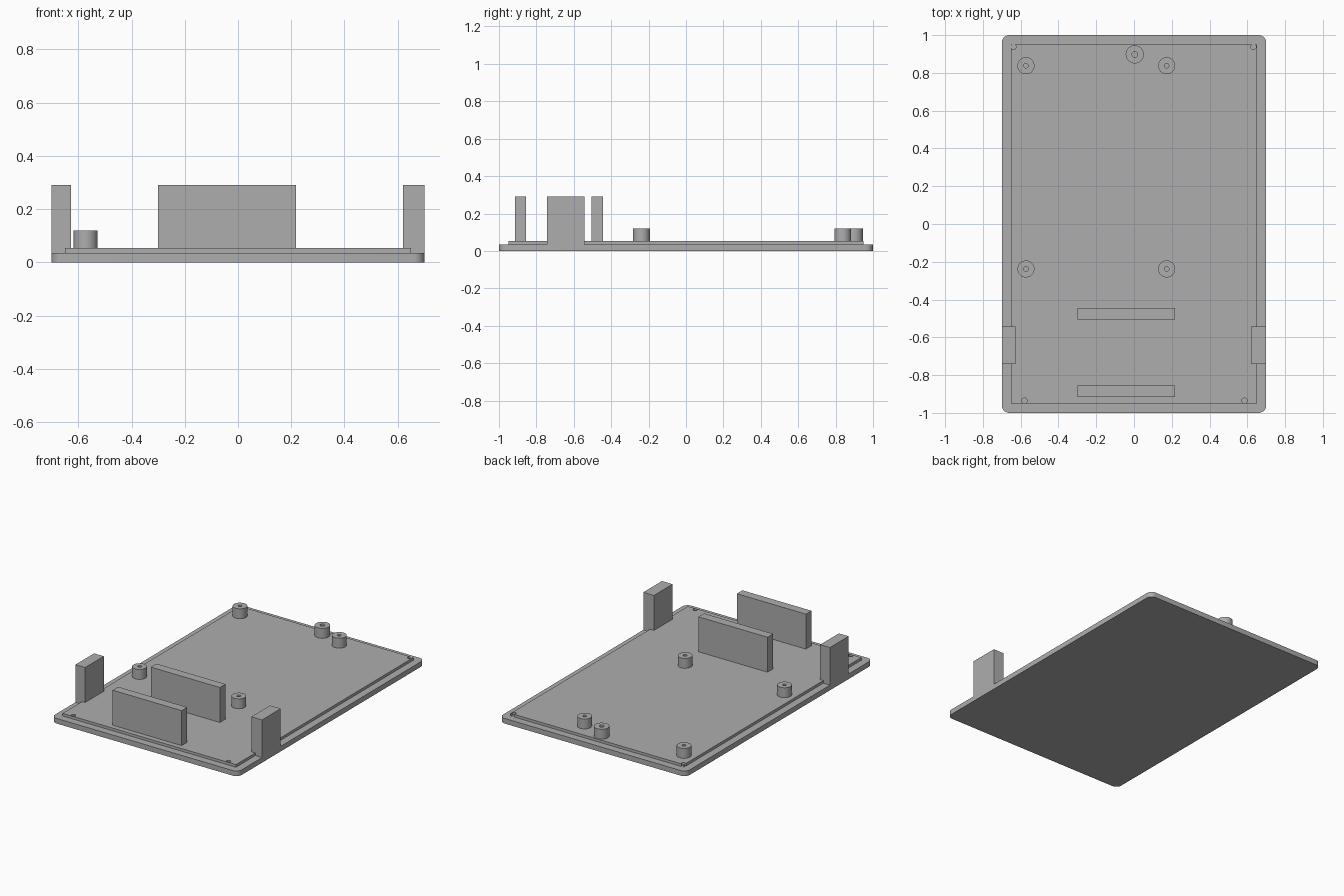
import bpy
import bmesh
from math import cos, sin, pi, radians

if "Cube" in bpy.data.objects:
    bpy.data.objects.remove(bpy.data.objects["Cube"])

grey = bpy.data.materials.new("plain grey")
grey.use_nodes = True
colour = (0.42, 0.42, 0.42, 1)
grey.diffuse_color = colour
grey.node_tree.nodes["Principled BSDF"].inputs["Base Color"].default_value = colour

PLATE_TOP = 0.035
PANEL_TOP = 0.053
POST_TOP = 0.12
WALL_TOP = 0.29


def finish(name, bm, smooth=False):
    bmesh.ops.recalc_face_normals(bm, faces=bm.faces)
    mesh = bpy.data.meshes.new(name)
    bm.to_mesh(mesh)
    bm.free()
    mesh.materials.append(grey)
    obj = bpy.data.objects.new(name, mesh)
    bpy.context.collection.objects.link(obj)
    if smooth:
        shade(obj)
    return obj


def select(obj):
    bpy.ops.object.select_all(action="DESELECT")
    obj.select_set(True)
    bpy.context.view_layer.objects.active = obj


def shade(obj):
    select(obj)
    bpy.ops.object.shade_smooth_by_angle(angle=radians(30))


def box(name, x0, x1, y0, y1, z0, z1, corner=0):
    """Box between limits, optionally with rounded upright edges."""
    bm = bmesh.new()
    bmesh.ops.create_cube(bm, size=1)
    for v in bm.verts:
        v.co.x = x1 if v.co.x > 0 else x0
        v.co.y = y1 if v.co.y > 0 else y0
        v.co.z = z1 if v.co.z > 0 else z0
    if corner:
        upright = [e for e in bm.edges
                   if abs(e.verts[0].co.z - e.verts[1].co.z) > 0.001]
        bmesh.ops.bevel(bm, geom=upright, offset=corner, segments=10,
                        profile=0.5, affect="EDGES")
    return finish(name, bm, bool(corner))


def lathe(name, x, y, profile, sides=40):
    """Spin a (radius, height) profile around an upright axis, capping both ends."""
    bm = bmesh.new()
    rings = [[bm.verts.new((x + r * cos(2 * pi * i / sides),
                            y + r * sin(2 * pi * i / sides), z))
              for i in range(sides)] for r, z in profile]
    for a, b in zip(rings, rings[1:]):
        for i in range(sides):
            j = (i + 1) % sides
            bm.faces.new((a[i], a[j], b[j], b[i]))
    bm.faces.new(rings[0])
    bm.faces.new(rings[-1])
    return finish(name, bm, True)


# Rounded base plate and the raised panel on it
box("base_plate", -0.7, 0.7, -1, 1, 0, PLATE_TOP, corner=0.04)
panel = box("raised_panel", -0.65, 0.65, -0.95, 0.95, PLATE_TOP, PANEL_TOP)

# Small round recesses near the panel corners
for x, y in ((-0.58, -0.935), (0.585, -0.935), (-0.638, 0.938), (0.632, 0.938)):
    cutter = lathe("recess_cutter", x, y, [(0.014, 0.02), (0.014, 0.07)], 24)
    cutter.hide_render = True
    cut = panel.modifiers.new("recess", "BOOLEAN")
    cut.operation = "DIFFERENCE"
    cut.solver = "EXACT"
    cut.object = cutter
    select(panel)
    bpy.ops.object.modifier_apply(modifier=cut.name)
    bpy.data.objects.remove(cutter)
shade(panel)


# Hollow screw posts
def post(name, x, y, radius, hole):
    lathe(name, x, y, [(radius, PLATE_TOP), (radius, POST_TOP),
                       (hole, POST_TOP), (hole, PANEL_TOP)])


for side, x in (("right", -0.572), ("left", 0.173)):
    for end, y in (("back", 0.838), ("front", -0.238)):
        post(f"{end}_{side}_post", x, y, 0.045, 0.012)
post("back_middle_post", 0.004, 0.898, 0.048, 0.015)

# Upright ribs across the front half
for name, y0, y1 in (("front_rib", -0.915, -0.855), ("rear_rib", -0.505, -0.445)):
    box(name, -0.3, 0.218, y0, y1, PLATE_TOP, WALL_TOP)

# Tall tabs flush with the plate edges
box("right_tab", -0.7, -0.627, -0.742, -0.542, PLATE_TOP, WALL_TOP)
box("left_tab", 0.62, 0.7, -0.742, -0.542, PLATE_TOP, WALL_TOP)
